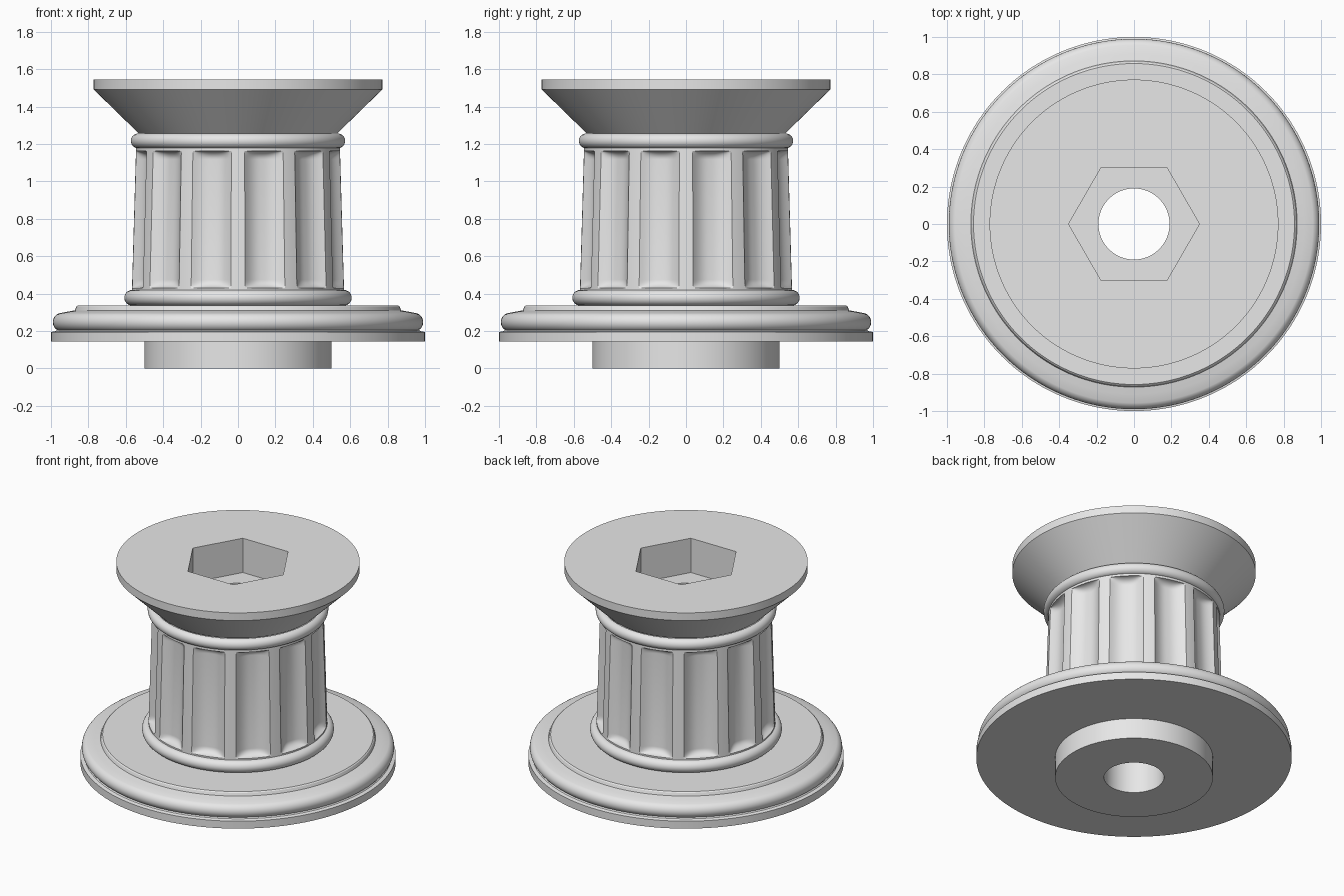
import bpy
import bmesh
from math import sin, cos, pi, radians, sqrt

cube = bpy.data.objects.get("Cube")
if cube:
    bpy.data.objects.remove(cube, do_unlink=True)

SEGMENTS = 288
FLUTES = 12
BORE = 0.19

metal = bpy.data.materials.new("light_grey")
metal.use_nodes = True
grey = (0.8, 0.8, 0.8, 1.0)
metal.diffuse_color = grey
metal.node_tree.nodes["Principled BSDF"].inputs["Base Color"].default_value = grey


def lathe(name, profile):
    """Revolve (radius, z) points; a radius may be a function of the angle."""
    bm = bmesh.new()
    rings = []
    for radius, z in profile:
        ring = []
        for i in range(SEGMENTS):
            a = 2 * pi * i / SEGMENTS
            r = radius(a) if callable(radius) else radius
            ring.append(bm.verts.new((r * cos(a), r * sin(a), z)))
        rings.append(ring)
    for low, high in zip(rings, rings[1:]):
        for i in range(SEGMENTS):
            j = (i + 1) % SEGMENTS
            bm.faces.new((low[i], low[j], high[j], high[i]))
    mesh = bpy.data.meshes.new(name)
    bm.to_mesh(mesh)
    bm.free()
    mesh.materials.append(metal)
    obj = bpy.data.objects.new(name, mesh)
    bpy.context.collection.objects.link(obj)
    bpy.ops.object.select_all(action="DESELECT")
    obj.select_set(True)
    bpy.context.view_layer.objects.active = obj
    bpy.ops.object.shade_smooth_by_angle(angle=radians(25))
    return obj


def arc(r, z, width, height, start, end, steps=14):
    """Profile points along part of an ellipse, angles in degrees."""
    angles = [radians(start + (end - start) * i / steps) for i in range(steps + 1)]
    return [(r + width * cos(a), z + height * sin(a)) for a in angles]


def hexagon(a):
    """Radius of the hexagonal socket wall at an angle."""
    return 0.303 / cos(a % (pi / 3) - pi / 6)


# Bottom boss with the bore, and the wide disc
lathe("bottom_boss", [(BORE, 0.0), (0.5, 0.0), (0.5, 0.143)])
lathe("base_disc", [(0.5, 0.143), (1.0, 0.143), (1.0, 0.195), (0.975, 0.2)])

# Rounded rim around the disc, then the raised plate inside it
lathe("base_rim", [(0.975, 0.2)] + arc(0.94, 0.248, 0.05, 0.05, -55, 70)
      + [(0.91, 0.304), (0.872, 0.311)])
lathe("base_plate", [(0.872, 0.311), (0.865, 0.33), (0.858, 0.336), (0.56, 0.336)])

# Rounded collars under and over the column
lathe("lower_collar", arc(0.565, 0.378, 0.043, 0.042, -90, 90))
lathe("upper_collar", arc(0.535, 1.217, 0.038, 0.039, -90, 90))

# Tapered column with scooped flutes
FLUTE_LOW, FLUTE_HIGH = 0.43, 1.163
SCOOP, DEPTH = 0.045, 0.05
HALF_FLUTE = radians(11.25)


def column_radius(z):
    core = 0.567 - 0.022 * (z - 0.42) / 0.76
    edge = min(z - FLUTE_LOW, FLUTE_HIGH - z)
    s = max(0.0, min(1.0, edge / SCOOP))
    end_depth = DEPTH * sqrt(1 - (1 - s) ** 2)

    def radius(a):
        pitch = 2 * pi / FLUTES
        t = min(1.0, abs(a % pitch - pitch / 2) / HALF_FLUTE)
        return core - end_depth * (1 - t ** 2.5)
    return radius


ease = [SCOOP * (1 - cos(pi / 2 * i / 8)) for i in range(9)]
heights = ([0.42] + [FLUTE_LOW + e for e in ease]
           + [FLUTE_HIGH - e for e in reversed(ease)] + [1.18])
lathe("fluted_column", [(column_radius(z), z) for z in heights])

# Flared head with its flat top opening to the socket
lathe("flared_head", [(0.53, 1.256), (0.772, 1.492), (0.772, 1.546), (hexagon, 1.546)])

# Hexagonal socket, its floor, and the bore running down through the body
lathe("hex_socket", [(hexagon, 1.546), (hexagon, 1.306), (BORE, 1.306)])
lathe("bore", [(BORE, 1.306), (BORE, 0.0)])
